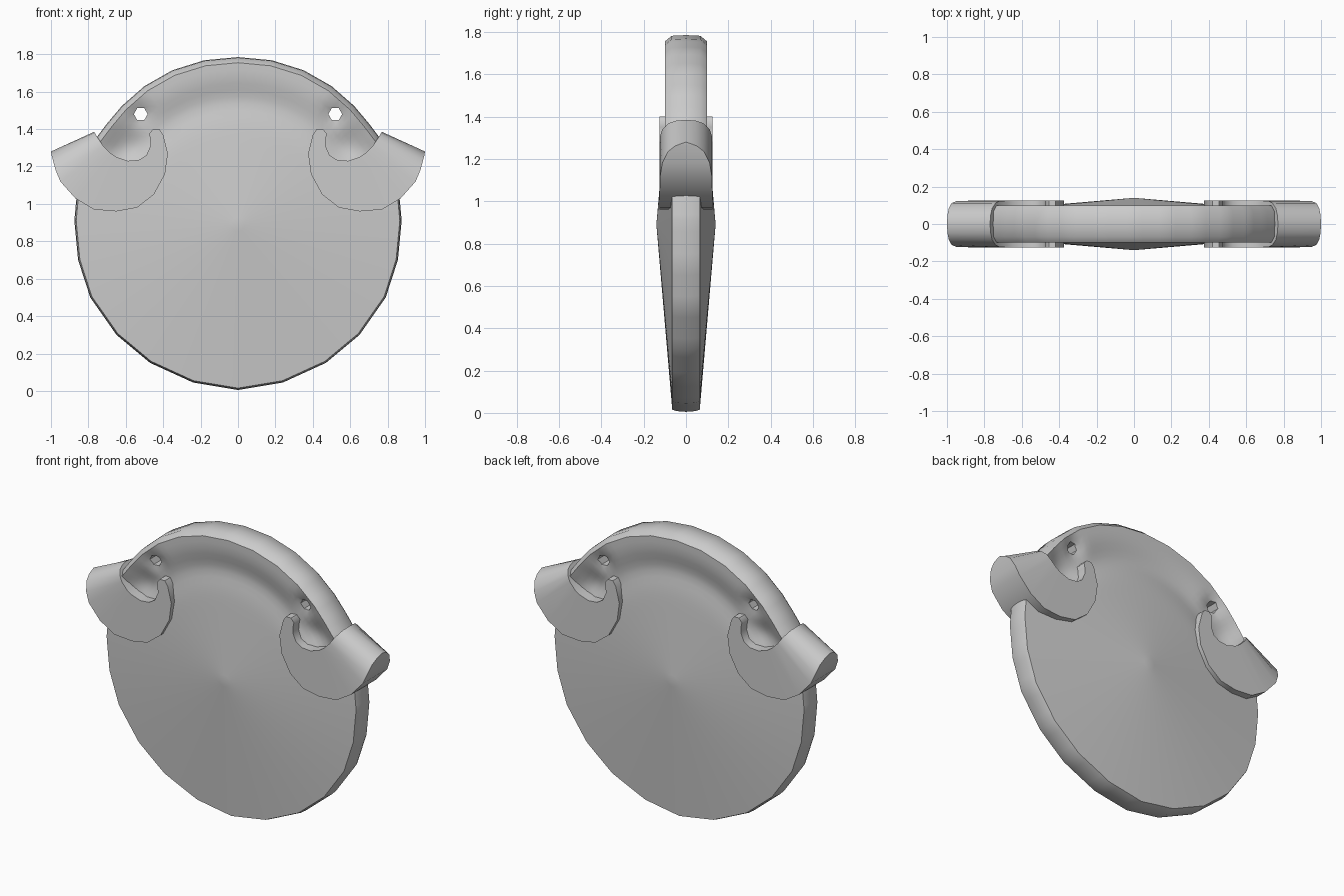
import bpy, bmesh, math
from mathutils import Vector

cube = bpy.data.objects.get("Cube")
if cube:
    bpy.data.objects.remove(cube)

grey = bpy.data.materials.new("plain_grey")
grey.use_nodes = True
COLOUR = (0.6, 0.6, 0.6, 1)
grey.diffuse_color = COLOUR
grey.node_tree.nodes["Principled BSDF"].inputs["Base Color"].default_value = COLOUR

CENTRE = Vector((0, 0.89))
HOLE = Vector((0.52, 1.48))
POCKET = Vector((0.6, 1.32))


def make_object(name, bm):
    bmesh.ops.remove_doubles(bm, verts=bm.verts, dist=0.0005)
    bmesh.ops.recalc_face_normals(bm, faces=bm.faces)
    mesh = bpy.data.meshes.new(name)
    bm.to_mesh(mesh)
    bm.free()
    mesh.materials.append(grey)
    obj = bpy.data.objects.new(name, mesh)
    bpy.context.collection.objects.link(obj)
    return obj


def activate(obj):
    bpy.ops.object.select_all(action="DESELECT")
    obj.select_set(True)
    bpy.context.view_layer.objects.active = obj


def smooth(obj, degrees):
    activate(obj)
    bpy.ops.object.shade_smooth_by_angle(angle=math.radians(degrees))


def step(a, b, v):
    t = min(max((v - a) / (b - a), 0), 1)
    return t * t * (3 - 2 * t)


def bump(p, centre, size):
    return math.exp(-(p - centre).length_squared / size ** 2)


def half_thickness(p):
    """Shallow cone, with a raised ridge on top and dimples near the holes."""
    r = (p - CENTRE).length
    upper = step(1.2, 1.36, p.y)
    ridge = step(0.64, 0.82, r) * upper
    base = 0.14 - 0.075 * r / 0.875
    base -= 0.012 * upper * math.exp(-((r - 0.66) / 0.09) ** 2)
    y = base + (0.1 - base) * ridge
    q = Vector((abs(p.x), p.y))
    edge = 1 - step(0.8, 0.86, r)
    return y - edge * (0.035 * bump(q, HOLE, 0.06) + 0.04 * bump(q, POCKET, 0.11))


# Disc: half outline from bottom to top, mirrored and subdivided
half = [(0, 0.005), (0.24, 0.045), (0.47, 0.15), (0.65, 0.3), (0.79, 0.5),
        (0.855, 0.7), (0.875, 0.91), (0.865, 1.02), (0.84, 1.18), (0.76, 1.35),
        (0.7, 1.43), (0.62, 1.525), (0.5, 1.63), (0.35, 1.715), (0.18, 1.768), (0, 1.785)]
corners = [Vector(p) for p in half]
corners += [Vector((-p.x, p.y)) for p in corners[-2:0:-1]]
SUB, RINGS = 4, 24
outline = [a.lerp(b, k / SUB) for a, b in zip(corners, corners[1:] + corners[:1])
           for k in range(SUB)]

bm = bmesh.new()


def bridge(a, b):
    n = len(a)
    for i in range(n):
        bm.faces.new((a[i], a[(i + 1) % n], b[(i + 1) % n], b[i]))


edges = {}
for side in (-1, 1):
    rings = []
    for k in range(1, RINGS + 1):
        ring = []
        for p in outline:
            inset = 0.01 + 0.02 * step(1.2, 1.36, p.y)
            d = p - CENTRE
            rim = CENTRE + d * (1 - inset / d.length)
            q = CENTRE.lerp(rim, k / RINGS)
            ring.append(bm.verts.new((q.x, side * half_thickness(q), q.y)))
        rings.append(ring)
    hub = bm.verts.new((0, side * half_thickness(CENTRE), CENTRE.y))
    for i in range(len(outline)):
        bm.faces.new((hub, rings[0][i], rings[0][(i + 1) % len(outline)]))
    for a, b in zip(rings, rings[1:]):
        bridge(a, b)
    edges[side] = rings[-1]

# Crowned rim between the two faces
crown = [edges[-1]]
for f in (-0.68, 0, 0.68):
    ring = []
    for p, v in zip(outline, edges[1]):
        d = p - CENTRE
        q = p - d.normalized() * (0.005 * abs(f))
        ring.append(bm.verts.new((q.x, f * v.co.y, q.y)))
    crown.append(ring)
crown.append(edges[1])
for a, b in zip(crown, crown[1:]):
    bridge(a, b)
disc = make_object("disc", bm)

# Hexagonal holes through the disc
for sx in (-1, 1):
    bpy.ops.mesh.primitive_cylinder_add(vertices=6, radius=0.037, depth=0.6,
                                        location=(sx * HOLE.x, 0, HOLE.y),
                                        rotation=(math.pi / 2, math.pi / 6, 0))
    cutter = bpy.context.object
    cutter.name = "hole_cutter"
    cutter.hide_render = True
    activate(disc)
    mod = disc.modifiers.new("hole", "BOOLEAN")
    mod.operation = "DIFFERENCE"
    mod.solver = "EXACT"
    mod.object = cutter
    bpy.ops.object.modifier_apply(modifier=mod.name)
    bpy.data.objects.remove(cutter)
smooth(disc, 38)

# Hooks: outer x, outer z, inner x, inner z, half thickness from rounded end to tip
hook = [(1, 1.28, 0.77, 1.385, 0), (0.997, 1.262, 0.766, 1.38, 0.05),
        (0.99, 1.235, 0.758, 1.367, 0.085), (0.975, 1.18, 0.74, 1.34, 0.112),
        (0.95, 1.12, 0.72, 1.31, 0.122), (0.87, 1.03, 0.68, 1.27, 0.125),
        (0.77, 0.97, 0.65, 1.25, 0.125), (0.65, 0.96, 0.59, 1.23, 0.125),
        (0.54, 0.98, 0.53, 1.235, 0.125), (0.45, 1.05, 0.49, 1.26, 0.125),
        (0.39, 1.16, 0.468, 1.31, 0.125), (0.375, 1.27, 0.47, 1.35, 0.125),
        (0.4, 1.37, 0.475, 1.375, 0.125), (0.42, 1.4, 0.455, 1.4, 0.125)]
for sx, name in ((1, "left_hook"), (-1, "right_hook")):
    bm = bmesh.new()
    loops = [[bm.verts.new((sx * x, y, z)) for x, z, y in
              ((ox, oz, -t), (ix, iz, -t), (ix, iz, t), (ox, oz, t))]
             for ox, oz, ix, iz, t in hook]
    for a, b in zip(loops, loops[1:]):
        bridge(a, b)
    bm.faces.new(loops[-1])
    smooth(make_object(name, bm), 50)
